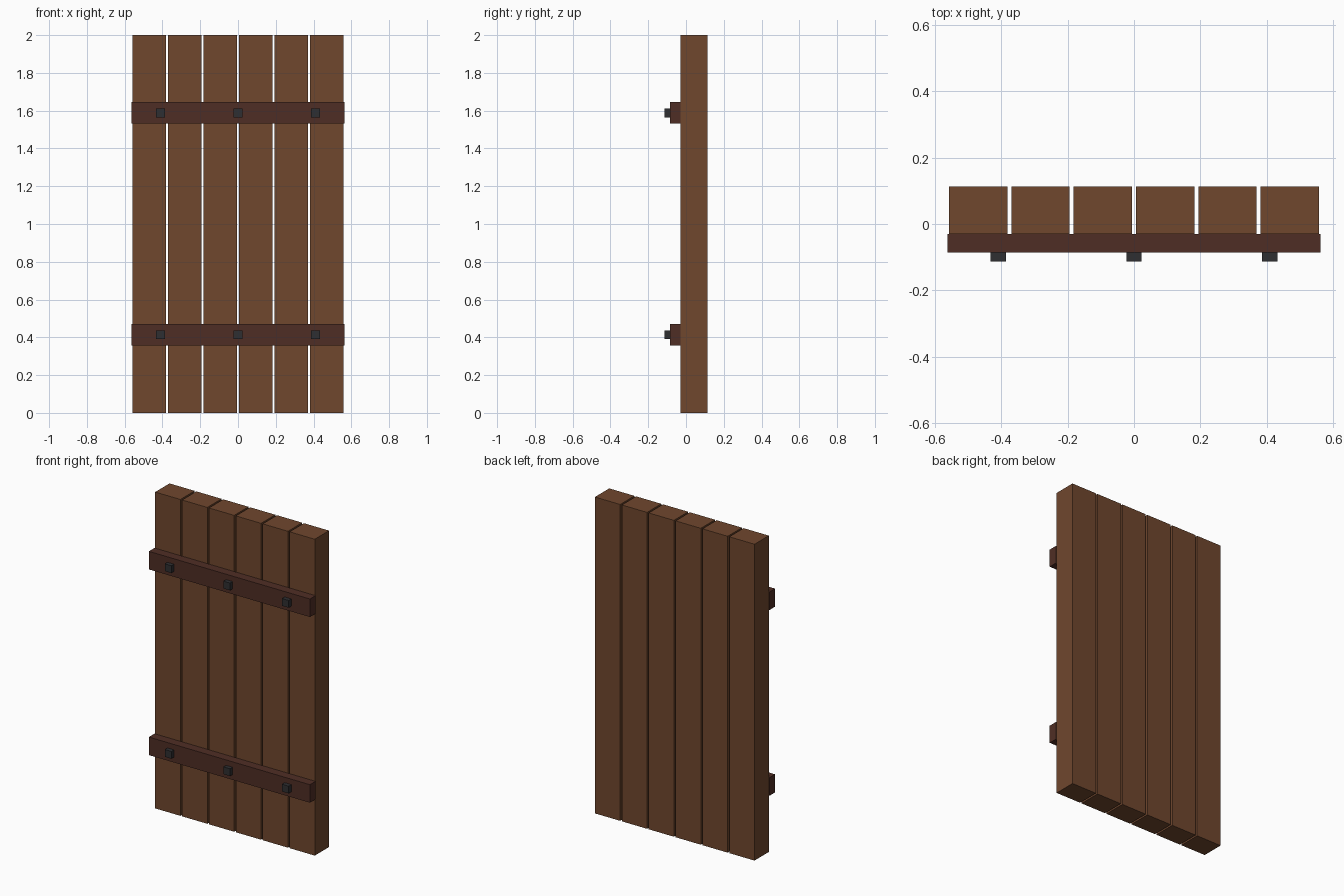
import bpy

cube = bpy.data.objects.get("Cube")
if cube:
    bpy.data.objects.remove(cube, do_unlink=True)


def material(name, rgb):
    mat = bpy.data.materials.new(name)
    mat.use_nodes = True
    mat.diffuse_color = (*rgb, 1)
    mat.node_tree.nodes["Principled BSDF"].inputs["Base Color"].default_value = (*rgb, 1)
    return mat


def box(name, center, size, mat):
    bpy.ops.mesh.primitive_cube_add(size=1, location=center)
    obj = bpy.context.object
    obj.name = name
    obj.scale = size
    bpy.ops.object.transform_apply(location=False, rotation=False, scale=True)
    obj.data.materials.append(mat)
    return obj


plank_wood = material("plank brown", (0.16, 0.063, 0.027))
brace_wood = material("dark brace brown", (0.078, 0.027, 0.018))
iron = material("dark iron", (0.028, 0.028, 0.031))

# Depth layers, back to front
BACK, PLANK_FRONT, BRACE_FRONT, BOLT_FRONT = 0.1125, -0.03, -0.086, -0.1125


def layer(back, front):
    return (back + front) / 2, back - front


# Six upright planks with narrow gaps
y, depth = layer(BACK, PLANK_FRONT)
for i in range(6):
    box(f"plank_{i + 1}", ((i - 2.5) * 0.188, y, 1), (0.176, depth, 2), plank_wood)

# Two cross braces, each held by three square bolts
for label, z in (("lower", 0.414), ("upper", 1.588)):
    y, depth = layer(PLANK_FRONT, BRACE_FRONT)
    box(f"{label}_brace", (0, y, z), (1.126, depth, 0.114), brace_wood)
    y, depth = layer(BRACE_FRONT, BOLT_FRONT)
    for side, x in (("right", -0.41), ("middle", 0), ("left", 0.41)):
        box(f"{label}_{side}_bolt", (x, y, z), (0.046, depth, 0.046), iron)
